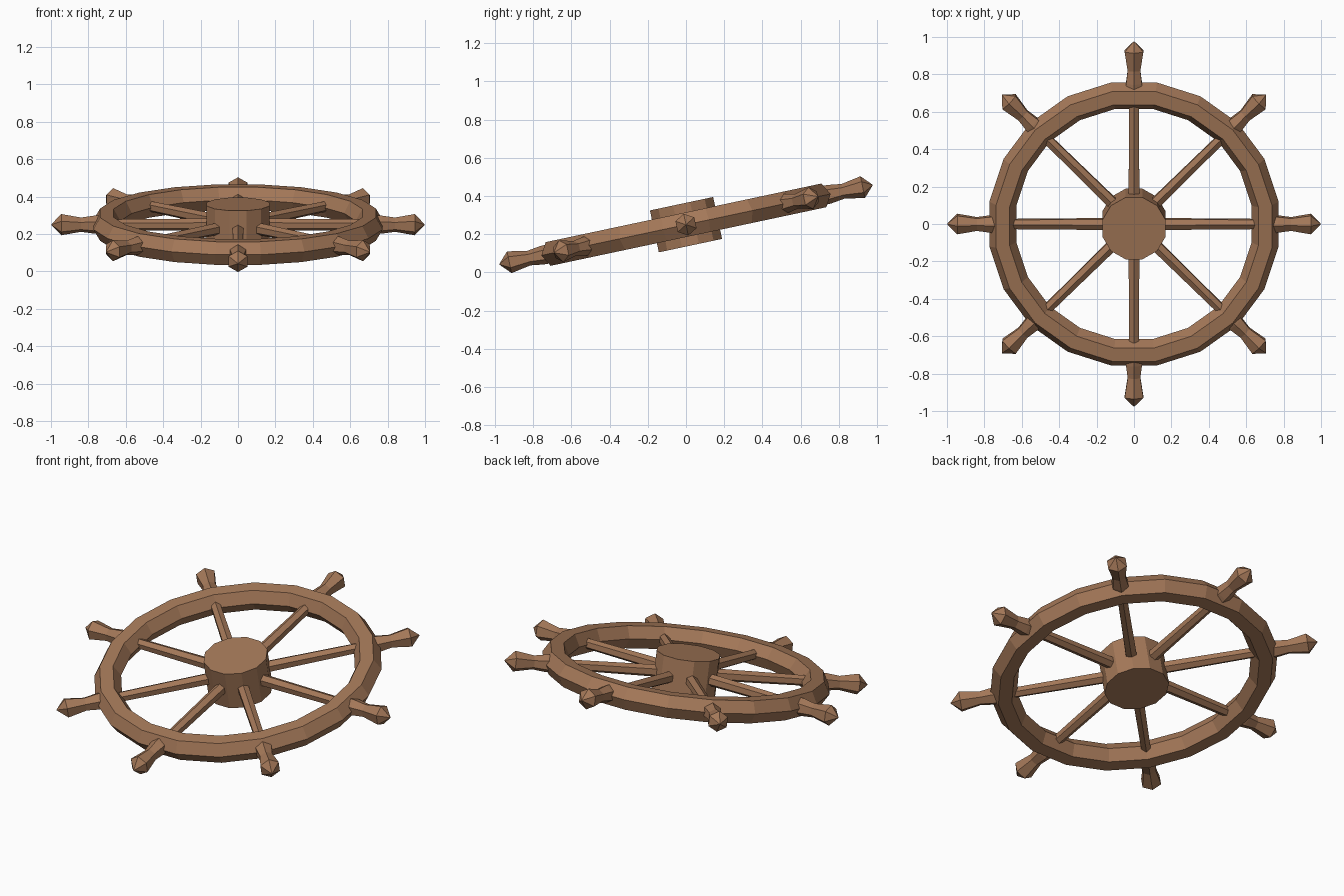
import bpy, bmesh, math
from mathutils import Matrix, Vector

if "Cube" in bpy.data.objects:
    bpy.data.objects.remove(bpy.data.objects["Cube"])

TILT = math.radians(12)
PLACE = Matrix.Translation((0, 0, 0.25)) @ Matrix.Rotation(TILT, 4, 'X')

wood = bpy.data.materials.new("brown_wood")
wood.diffuse_color = (0.37, 0.187, 0.098, 1)
wood.use_nodes = True
wood.node_tree.nodes["Principled BSDF"].inputs["Base Color"].default_value = wood.diffuse_color


def finish(bm, name, matrix):
    bmesh.ops.recalc_face_normals(bm, faces=bm.faces)
    me = bpy.data.meshes.new(name)
    bm.to_mesh(me)
    bm.free()
    me.transform(matrix)
    me.materials.append(wood)
    ob = bpy.data.objects.new(name, me)
    bpy.context.collection.objects.link(ob)
    return ob


def turned(name, profile, sides, matrix, phase=0.0):
    """Turned part along +x from (position, radius) pairs, capped at both ends."""
    bm = bmesh.new()
    rings = []
    for x, r in profile:
        angles = [phase + 2 * math.pi * k / sides for k in range(sides)]
        rings.append([bm.verts.new((x, r * math.sin(a), r * math.cos(a))) for a in angles])
    for a, b in zip(rings, rings[1:]):
        for k in range(sides):
            j = (k + 1) % sides
            bm.faces.new((a[k], a[j], b[j], b[k]))
    bm.faces.new(rings[0])
    bm.faces.new(rings[-1])
    bmesh.ops.remove_doubles(bm, verts=bm.verts, dist=1e-5)
    return finish(bm, name, matrix)


# Rim: six-sided section swept around twenty segments
SEGS, SIDES, RING, TUBE = 20, 6, 0.71, 0.073
bm = bmesh.new()
loops = []
for i in range(SEGS):
    a = 2 * math.pi * (i + 0.5) / SEGS
    loop = []
    for k in range(SIDES):
        t = 2 * math.pi * k / SIDES
        r = RING + TUBE * math.cos(t)
        loop.append(bm.verts.new((r * math.cos(a), r * math.sin(a), TUBE * math.sin(t))))
    loops.append(loop)
for i in range(SEGS):
    a, b = loops[i], loops[(i + 1) % SEGS]
    for k in range(SIDES):
        j = (k + 1) % SIDES
        bm.faces.new((a[k], b[k], b[j], a[j]))
finish(bm, "rim", PLACE)

# Hub: short twelve-sided drum
turned("hub", [(-0.112, 0.175), (0.112, 0.175)], 12,
       PLACE @ Matrix.Rotation(-math.pi / 2, 4, 'Y'), math.pi / 12)

# Spokes and turned handles
SPOKE = [(0.12, 0.034), (0.68, 0.029)]
HANDLE = [(0.70, 0.052), (0.77, 0.049), (0.84, 0.039), (0.945, 0.058), (0.998, 0.0)]
for i in range(8):
    turn = PLACE @ Matrix.Rotation(i * math.pi / 4, 4, 'Z')
    turned(f"spoke_{i + 1}", SPOKE, 6, turn)
    # the last ring collapses to a point, so close it with a tiny tip
    turned(f"handle_{i + 1}", HANDLE[:-1] + [(0.998, 0.002)], 6, turn)
